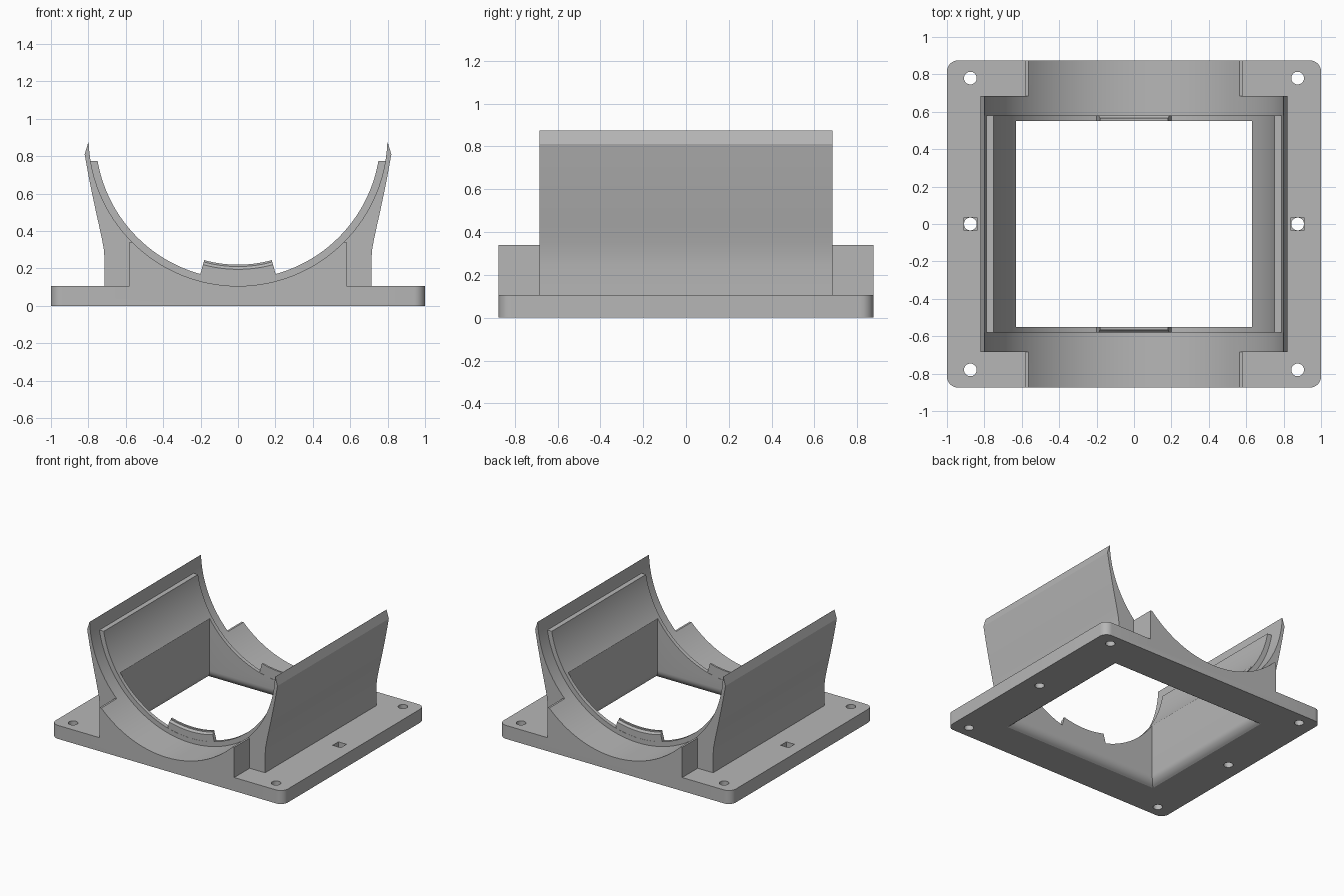
import bpy, bmesh, math

if "Cube" in bpy.data.objects:
    bpy.data.objects.remove(bpy.data.objects["Cube"])

grey = bpy.data.materials.new("matte_grey")
grey.diffuse_color = (0.47, 0.47, 0.47, 1)
grey.use_nodes = True
grey.node_tree.nodes["Principled BSDF"].inputs["Base Color"].default_value = grey.diffuse_color

CZ = 0.905          # height of the cradle axis
R_SEAT = 0.799      # wide seat radius
R_LIP = 0.762       # inner lip radius


def loft(name, rings):
    """Closed solid through rings of equal point count."""
    bm = bmesh.new()
    vs = [[bm.verts.new(p) for p in ring] for ring in rings]
    n = len(rings[0])
    for a, b in zip(vs, vs[1:]):
        for i in range(n):
            j = (i + 1) % n
            bm.faces.new((a[i], a[j], b[j], b[i]))
    bm.faces.new(vs[0])
    bm.faces.new(vs[-1])
    bmesh.ops.recalc_face_normals(bm, faces=bm.faces)
    me = bpy.data.meshes.new(name)
    bm.to_mesh(me)
    bm.free()
    me.materials.append(grey)
    ob = bpy.data.objects.new(name, me)
    bpy.context.collection.objects.link(ob)
    return ob


def along_y(name, pts, y0, y1):
    return loft(name, [[(x, y, z) for x, z in pts] for y in (y0, y1)])


def along_z(name, pts, z0, z1):
    return loft(name, [[(x, y, z) for x, y in pts] for z in (z0, z1)])


def rect(w, h):
    return [(-w, -h), (w, -h), (w, h), (-w, h)]


def circle(r, n, cx=0, cy=0):
    return [(cx + r * math.sin(2 * math.pi * i / n),
             cy - r * math.cos(2 * math.pi * i / n)) for i in range(n)]


def combine(ob, tool, op):
    m = ob.modifiers.new("bool", 'BOOLEAN')
    m.operation, m.object, m.solver = op, tool, 'EXACT'
    bpy.context.view_layer.objects.active = ob
    bpy.ops.object.modifier_apply(modifier=m.name)
    bpy.data.objects.remove(tool)


def cut(ob, tool):
    combine(ob, tool, 'DIFFERENCE')


# Base plate with rounded corners
corner, r = [], 0.06
for sx, sy, a0 in ((1, 1, 0), (-1, 1, 90), (-1, -1, 180), (1, -1, 270)):
    for k in range(9):
        a = math.radians(a0 + k * 90 / 8)
        corner.append((sx * (1 - r) + r * math.cos(a),
                       sy * (0.875 - r) + r * math.sin(a)))
body = along_z("cradle_body", corner, 0, 0.105)

# Saddle block under the two ends
combine(body, along_y("saddle", [(-0.58, 0.05), (0.58, 0.05), (0.58, 0.34), (-0.58, 0.34)],
                      -0.875, 0.875), 'UNION')

# Flared side walls, still solid in the middle
side = [(0.713, 0.05), (0.713, 0.24), (0.717, 0.30), (0.727, 0.355), (0.742, 0.425),
        (0.761, 0.51), (0.78, 0.60), (0.798, 0.69), (0.81, 0.755), (0.82, 0.81), (0.80, 0.875)]
combine(body, along_y("walls", side + [(-x, z) for x, z in reversed(side)], -0.685, 0.685), 'UNION')

# Round seat: lip radius right through, wider at both ends and above the lip
cut(body, along_y("lip_cut", circle(R_LIP, 128, 0, CZ), -1, 1))
for s in (-1, 1):
    cut(body, along_y("seat_cut", circle(R_SEAT, 128, 0, CZ), s * 0.58, s * 1.0))
a0 = math.acos((CZ - 0.775) / R_SEAT)
top = [(R_SEAT * math.sin(a0 - k * 0.02), CZ - R_SEAT * math.cos(a0 - k * 0.02)) for k in range(0, -9, -1)]
cut(body, along_y("lip_top_cut", top + [(-x, z) for x, z in reversed(top)], -0.6, 0.6))

# Rectangular opening with a rounded flare at the underside
rings, fr = [], 0.078
for k in range(8):
    a = math.radians(65 * (1 - k / 7))
    d = fr * (1 - math.cos(a))
    z = fr * (math.sin(math.radians(65)) - math.sin(a))
    rings.append([(x, y, z) for x, y in rect(0.63 + d, 0.55 + d)])
d = fr * (1 - math.cos(math.radians(65))) + 0.02
rings.insert(0, [(x, y, -0.01) for x, y in rect(0.63 + d - 0.015, 0.55 + d - 0.015)])
rings.append([(x, y, 1.0) for x, y in rect(0.63, 0.55)])
cut(body, loft("opening_cut", rings))

# Screw holes, with square nut pockets on the middle pair
for x in (-0.875, 0.875):
    for y in (-0.78, 0, 0.78):
        cut(body, along_z("hole_cut", circle(0.034, 32, x, y), -0.1, 0.3))
    cut(body, along_z("pocket_cut", [(x + u, v) for u, v in rect(0.035, 0.035)], 0.05, 0.3))


# Stepped locating tabs on the lip at each end
def tab(name, s):
    section = [(0.552, 0.775), (0.579, 0.775), (0.579, 0.71), (0.566, 0.695),
               (0.566, 0.685), (0.552, 0.685)]
    rings = []
    for k in range(17):
        a = math.radians(-15.3 + 30.6 * k / 16)
        rings.append([(q * math.sin(a), s * y, CZ - q * math.cos(a)) for y, q in section])
    return loft(name, rings)


parts = [body, tab("front_tab", -1), tab("back_tab", 1)]

# Smooth the curves, keep the edges crisp
for ob in parts:
    bpy.ops.object.select_all(action='DESELECT')
    ob.select_set(True)
    bpy.context.view_layer.objects.active = ob
    bpy.ops.object.shade_smooth_by_angle(angle=math.radians(15))
